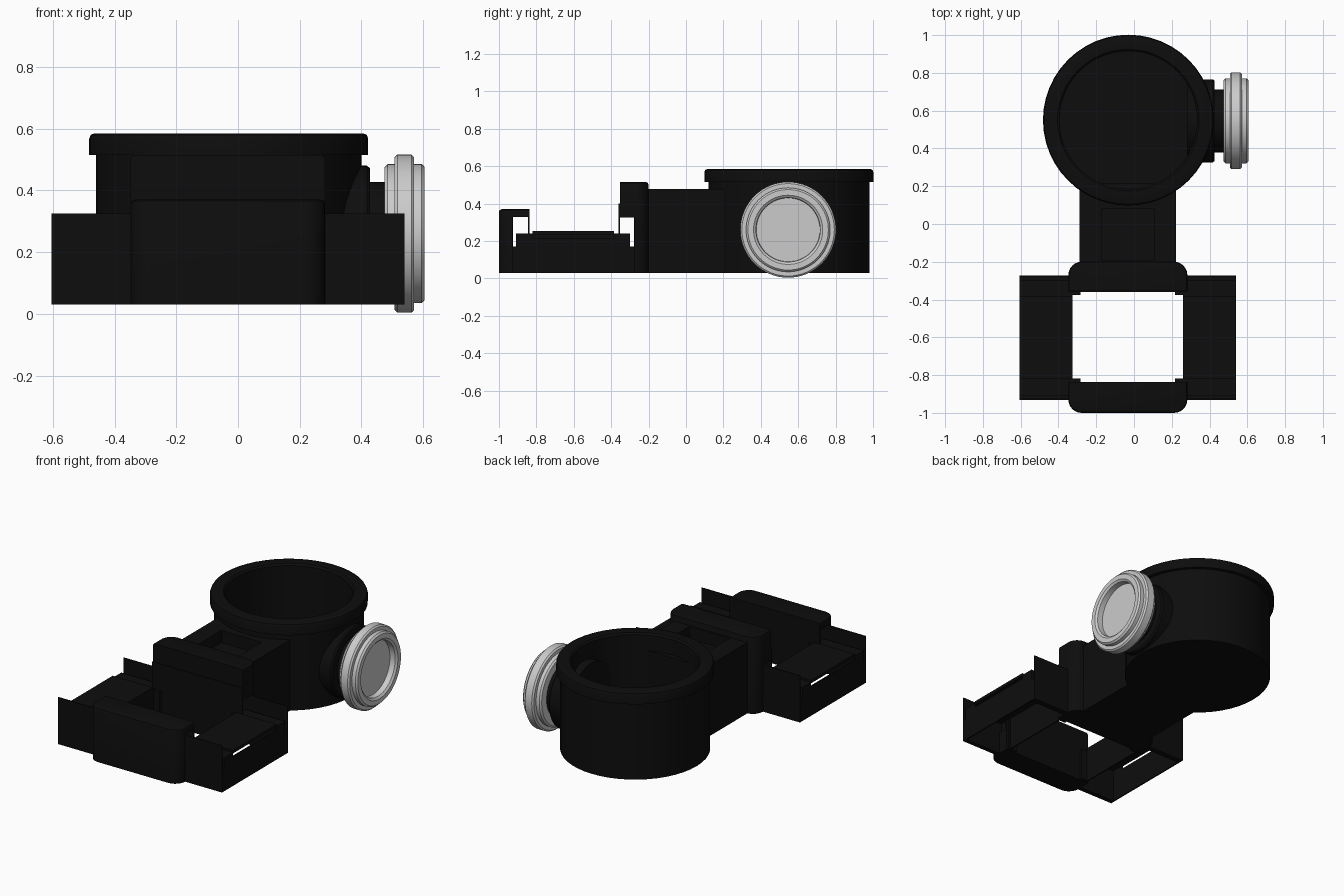
import bpy, bmesh, math
from mathutils import Vector

if "Cube" in bpy.data.objects:
    bpy.data.objects.remove(bpy.data.objects["Cube"])

CX = -0.0325                      # symmetry plane of the clip
CUP = Vector((-0.03, 0.55, 0))    # cup centre


def material(name, rgb, rough):
    m = bpy.data.materials.new(name)
    m.use_nodes = True
    m.diffuse_color = (*rgb, 1)
    node = m.node_tree.nodes["Principled BSDF"]
    node.inputs["Base Color"].default_value = (*rgb, 1)
    node.inputs["Roughness"].default_value = rough
    return m


BLACK = material("black plastic", (0.004, 0.004, 0.004), 0.6)
SILVER = material("silver grey", (0.6, 0.6, 0.6), 0.5)


def finish(name, bm, mat, smooth=False):
    bmesh.ops.recalc_face_normals(bm, faces=bm.faces[:])
    me = bpy.data.meshes.new(name)
    bm.to_mesh(me)
    bm.free()
    me.materials.append(mat)
    ob = bpy.data.objects.new(name, me)
    bpy.context.collection.objects.link(ob)
    if smooth:
        bpy.ops.object.select_all(action='DESELECT')
        ob.select_set(True)
        bpy.context.view_layer.objects.active = ob
        bpy.ops.object.shade_smooth_by_angle(angle=math.radians(35))
    return ob


def add_box(bm, x, y, z):
    """Box from (low, high) pairs."""
    vs = bmesh.ops.create_cube(bm, size=1)["verts"]
    for v in vs:
        v.co = [(r[0] + r[1]) / 2 + c * (r[1] - r[0]) for c, r in zip(v.co, (x, y, z))]


def half(w):
    return (CX - w, CX + w)


def lathe(name, profile, centre, axis, mat, steps):
    """Spin (radius, height) points round an axis through centre."""
    bm = bmesh.new()
    side = Vector((0, 1, 0))
    vs = [bm.verts.new(centre + side * r + axis * h) for r, h in profile]
    es = [bm.edges.new(p) for p in zip(vs, vs[1:])]
    bmesh.ops.spin(bm, geom=vs + es, cent=centre, axis=axis,
                   angle=math.tau, steps=steps, use_merge=True)
    bmesh.ops.remove_doubles(bm, verts=bm.verts[:], dist=1e-5)
    return finish(name, bm, mat, True)


def cut(ob, x, y, z):
    """Subtract a box and bake the result."""
    bm = bmesh.new()
    add_box(bm, x, y, z)
    cutter = finish("cutter", bm, BLACK)
    cutter.hide_render = True
    mod = ob.modifiers.new("cut", 'BOOLEAN')
    mod.operation, mod.solver, mod.object = 'DIFFERENCE', 'EXACT', cutter
    dg = bpy.context.evaluated_depsgraph_get()
    me = bpy.data.meshes.new_from_object(ob.evaluated_get(dg))
    ob.modifiers.clear()
    ob.data = me
    bpy.data.objects.remove(cutter)


def bracket(name, y, top, outer_y):
    """Block with rounded corners on its outer side and a softened top edge."""
    bm = bmesh.new()
    add_box(bm, half(0.315), y, (0.03, top))
    corners = [e for e in bm.edges
               if all(abs(v.co.y - outer_y) < 1e-4 for v in e.verts)
               and abs(e.verts[0].co.z - e.verts[1].co.z) > 0.1]
    bmesh.ops.bevel(bm, geom=corners, offset=0.07, segments=6,
                    affect='EDGES', profile=0.5)
    rim = [e for e in bm.edges if all(abs(v.co.z - top) < 1e-4 for v in e.verts)
           and not all(abs(v.co.y - (y[0] + y[1] - outer_y)) < 1e-4 for v in e.verts)]
    bmesh.ops.bevel(bm, geom=rim, offset=0.014, segments=2,
                    affect='EDGES', profile=0.5)
    return finish(name, bm, BLACK, True)


UP, RIGHT = Vector((0, 0, 1)), Vector((1, 0, 0))

# Open cup with a wider rim
lathe("cup", [(0, 0.03), (0.43, 0.03), (0.43, 0.515), (0.452, 0.515),
              (0.452, 0.568), (0.447, 0.58), (0.435, 0.585), (0.375, 0.585),
              (0.365, 0.575), (0.365, 0.08), (0, 0.08)], CUP, UP, BLACK, 48)

# Neck between cup and clip, with a shallow channel on top
bm = bmesh.new()
add_box(bm, half(0.255), (-0.21, 0.215), (0.03, 0.477))
neck = finish("neck", bm, BLACK)
cut(neck, half(0.14), (-0.19, 0.08), (0.4, 0.6))

# Front and rear brackets, hollow along their width
front = bracket("front_bracket", (-1.0, -0.837), 0.37, -1.0)
cut(front, half(0.5), (-0.925, -0.845), (0.17, 0.328))
rear = bracket("rear_bracket", (-0.36, -0.2), 0.515, -0.2)
cut(rear, half(0.5), (-0.353, -0.278), (0.17, 0.325))
cut(rear, half(0.5), (-0.4, -0.353), (0.4, 0.6))

# Side wings: thin shells open underneath, with a strap slot in the outer wall
T = 0.008
for side, label in ((1, "left"), (-1, "right")):
    def span(a, b):
        return tuple(sorted((CX + side * a, CX + side * b)))
    IN, OUT = 0.2925, 0.5725
    LENGTH, SLOT = (-0.91, -0.3), (-0.82, -0.385)
    bm = bmesh.new()
    add_box(bm, span(IN, OUT), LENGTH, (0.235, 0.24))
    add_box(bm, span(IN, OUT), SLOT, (0.24, 0.253))
    add_box(bm, span(IN, IN + T), LENGTH, (0.03, 0.24))
    add_box(bm, span(IN, OUT), (LENGTH[0], LENGTH[0] + T), (0.03, 0.24))
    add_box(bm, span(IN, OUT), (LENGTH[1] - T, LENGTH[1]), (0.03, 0.24))
    # outer wall around the slot
    add_box(bm, span(OUT - T, OUT), LENGTH, (0.03, 0.215))
    add_box(bm, span(OUT - T, OUT), (LENGTH[0], SLOT[0]), (0.215, 0.24))
    add_box(bm, span(OUT - T, OUT), (SLOT[1], LENGTH[1]), (0.215, 0.24))
    # raised end plates and their feet
    add_box(bm, span(IN - 0.01, OUT), (-0.931, -0.925), (0.03, 0.325))
    add_box(bm, span(IN - 0.01, OUT), (-0.925, LENGTH[0]), (0.03, 0.17))
    add_box(bm, span(IN - 0.01, OUT), (-0.278, -0.272), (0.03, 0.325))
    add_box(bm, span(IN - 0.01, OUT), (LENGTH[1], -0.278), (0.03, 0.17))
    # small tabs at the inner corners
    for y in (-0.836, -0.377):
        add_box(bm, span(0.25, IN + 0.01), (y, y + 0.018), (0.03, 0.235))
    finish(label + "_wing", bm, BLACK)

# Stepped hub carrying the dial
DIAL = Vector((0, 0.546, 0.26))
lathe("dial_hub", [(0, 0.28), (0.22, 0.28), (0.22, 0.418), (0.212, 0.427),
                   (0.167, 0.427), (0.167, 0.5), (0, 0.5)],
      DIAL, RIGHT, BLACK, 40)

# Dial with a raised middle band and a recessed face
lathe("dial", [(0, 0.475), (0.215, 0.475), (0.225, 0.485), (0.225, 0.507),
               (0.247, 0.507), (0.256, 0.516), (0.256, 0.562), (0.247, 0.571),
               (0.225, 0.571), (0.225, 0.595), (0.215, 0.605), (0.185, 0.605),
               (0.172, 0.595), (0.17, 0.56), (0, 0.56)],
      DIAL, RIGHT, SILVER, 64)
